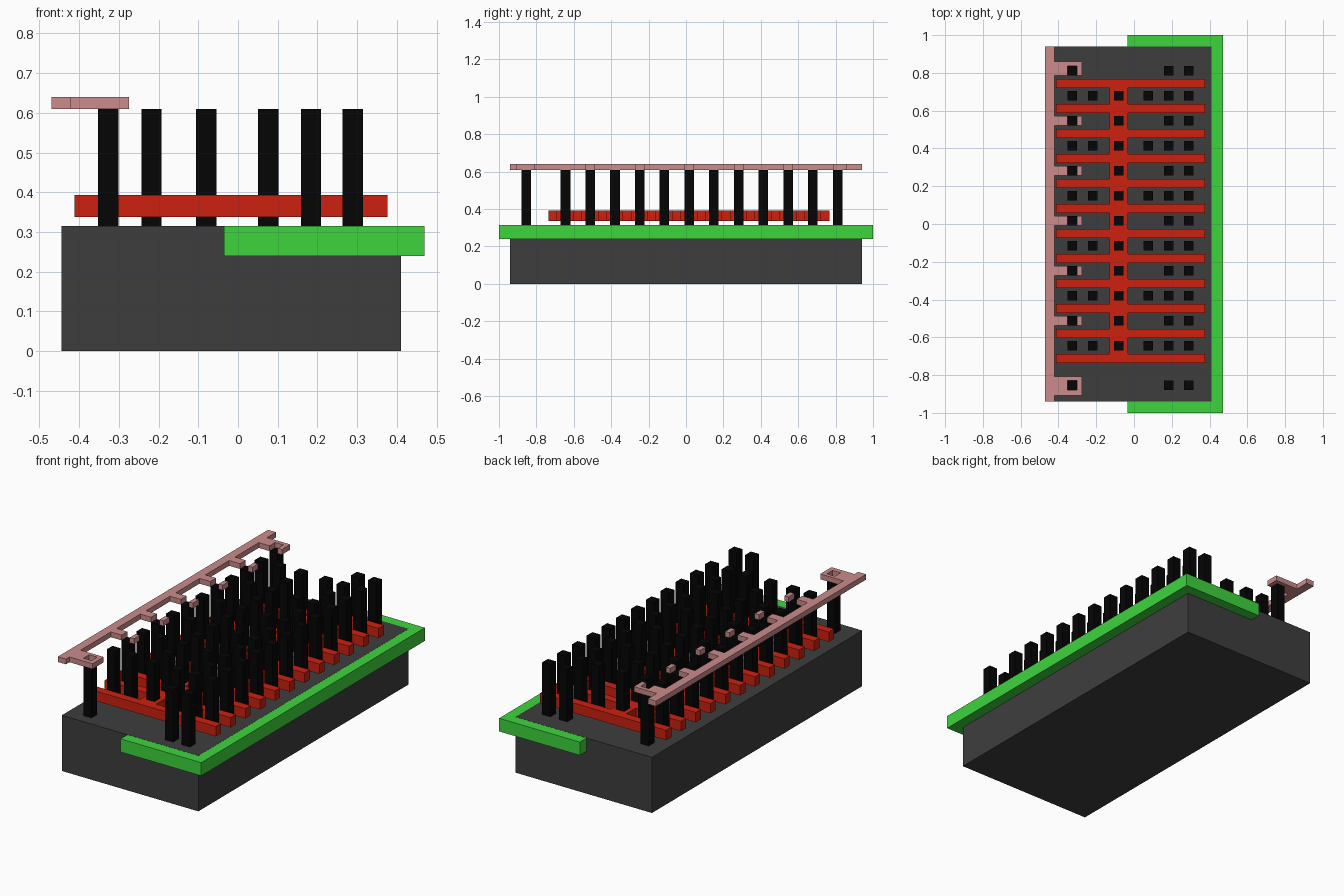
import bpy
import bmesh

if "Cube" in bpy.data.objects:
    bpy.data.objects.remove(bpy.data.objects["Cube"])


def lin(c):
    return tuple(v ** 2.2 for v in c) + (1.0,)


def material(name, rgb):
    m = bpy.data.materials.new(name)
    m.diffuse_color = lin(rgb)
    m.use_nodes = True
    m.node_tree.nodes["Principled BSDF"].inputs["Base Color"].default_value = m.diffuse_color
    return m


def boxes(name, mat, items):
    """One object from boxes given as (x0, x1, y0, y1, z0, z1)."""
    bm = bmesh.new()
    for x0, x1, y0, y1, z0, z1 in items:
        r = bmesh.ops.create_cube(bm, size=1)
        for v in r["verts"]:
            v.co = (x1 if v.co.x > 0 else x0,
                    y1 if v.co.y > 0 else y0,
                    z1 if v.co.z > 0 else z0)
    mesh = bpy.data.meshes.new(name)
    bm.to_mesh(mesh)
    bm.free()
    mesh.materials.append(mat)
    ob = bpy.data.objects.new(name, mesh)
    bpy.context.collection.objects.link(ob)
    return ob


dark = material("dark_grey", (0.25, 0.25, 0.25))
green = material("green", (0.25, 0.83, 0.25))
red = material("red", (0.80, 0.15, 0.09))
black = material("black", (0.05, 0.05, 0.05))
pink = material("pink", (0.79, 0.54, 0.54))

TOP, PIN_TOP, RAIL_TOP = 0.315, 0.61, 0.64
PITCH = 0.1323
H = 0.0255                                   # half width of a pin
rows = [0.811 - i * PITCH for i in range(12)]
END_ROW = -0.854
cols = [-0.327, -0.218, -0.08, 0.076, 0.184, 0.289]

# substrate block and the well set into its top
boxes("substrate", dark, [(-0.445, 0.41, -0.94, 0.94, 0, TOP)])
boxes("well", green, [(-0.035, 0.47, -1, 1, 0.24, TOP - 0.0005)])

# comb of gate fingers joined by a central spine
fingers = [0.743 - i * PITCH for i in range(12)]
F = 0.0235
gate = [(-0.412, 0.376, y - F, y + F, 0.337, 0.393) for y in fingers]
gate += [(-0.13, -0.031, b + F, a - F, 0.337, 0.393)
         for a, b in zip(fingers, fingers[1:])]
boxes("gate_comb", red, gate)

# contact pins: full rows alternate with sparse rows
pins = []
for i, y in enumerate(rows + [END_ROW]):
    if i in (0, 12):
        use = (0, 4, 5)
    elif i % 2:
        use = range(6)
    else:
        use = (0, 2, 4, 5)
    pins += [(cols[c] - H, cols[c] + H, y - H, y + H, TOP, PIN_TOP) for c in use]
boxes("contact_pins", black, pins)

# upper rail with tabs that surround the pin tops
X0, X1 = -0.42, -0.275
PX0, PX1 = cols[0] - H, cols[0] + H
rail = [(-0.47, X0, -0.94, 0.94, PIN_TOP, RAIL_TOP)]
for y in rows[0::2] + [END_ROW]:
    rail += [(X0, PX0, y - H, y + H, PIN_TOP, RAIL_TOP),
             (PX1, X1, y - H, y + H, PIN_TOP, RAIL_TOP)]
rail += [(X0, X1, rows[0] + H, 0.86, PIN_TOP, RAIL_TOP),
         (X0, X1, END_ROW + H, -0.808, PIN_TOP, RAIL_TOP),
         (X0, X1, -0.908, END_ROW - H, PIN_TOP, RAIL_TOP)]
boxes("upper_rail", pink, rail)
